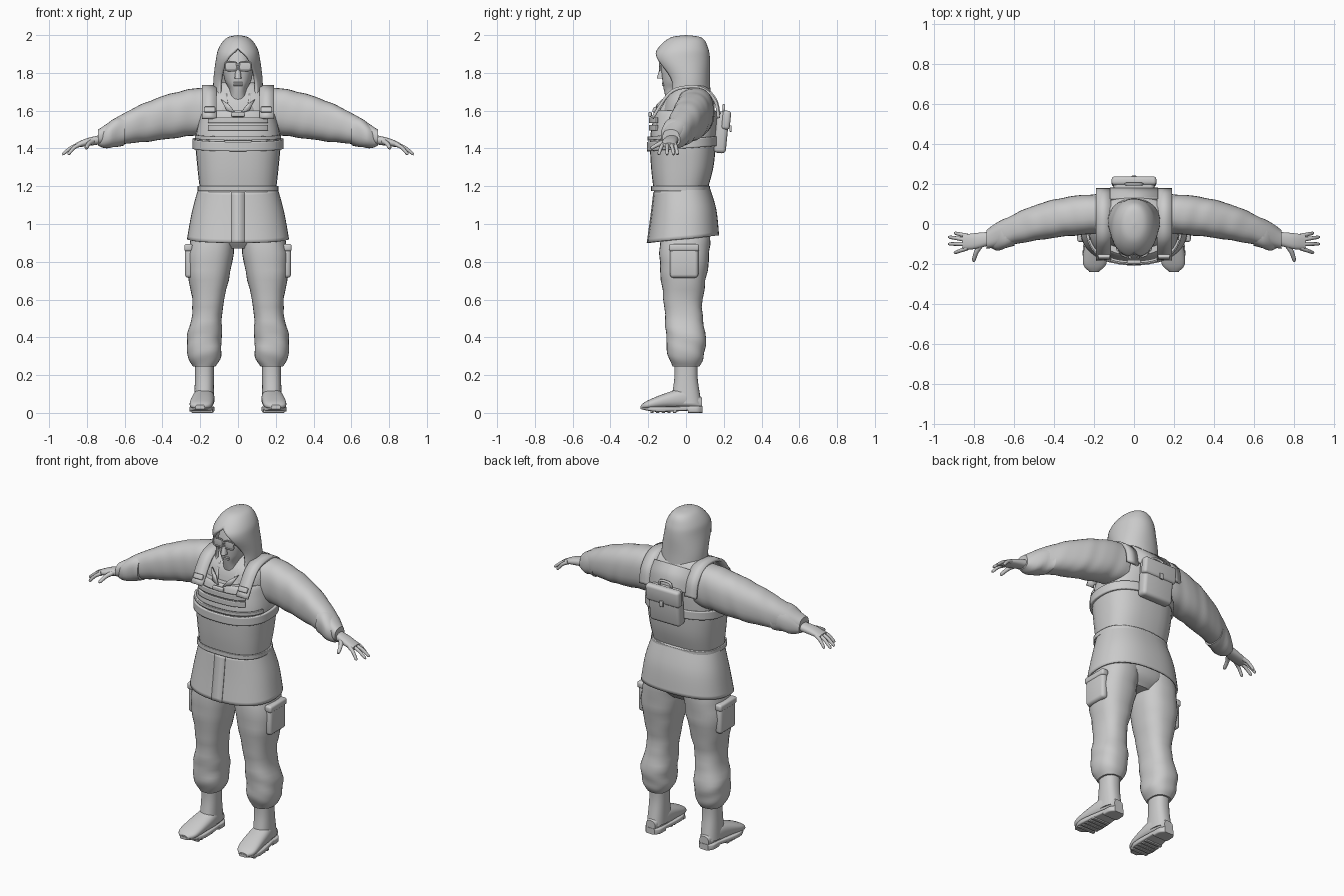
import bpy, bmesh, math
from mathutils import Vector, Matrix

start_cube = bpy.data.objects.get("Cube")
if start_cube:
    bpy.data.objects.remove(start_cube, do_unlink=True)

grey = bpy.data.materials.new("plain grey")
grey.use_nodes = True
tone = (.6, .6, .6, 1)
grey.diffuse_color = tone
grey.node_tree.nodes["Principled BSDF"].inputs["Base Color"].default_value = tone


def finish(name, bm, mirror=False, thick=0):
    """Turn a bmesh into a smooth-shaded object, optionally thickened and mirrored."""
    bmesh.ops.recalc_face_normals(bm, faces=bm.faces)
    mesh = bpy.data.meshes.new(name)
    bm.to_mesh(mesh)
    bm.free()
    mesh.materials.append(grey)
    mesh.shade_smooth()
    mesh.set_sharp_from_angle(angle=math.radians(40))
    obj = bpy.data.objects.new(name, mesh)
    bpy.context.collection.objects.link(obj)
    if thick:
        solid = obj.modifiers.new("thickness", "SOLIDIFY")
        solid.thickness = thick
        solid.offset = 0
    if mirror:
        obj.modifiers.new("mirror", "MIRROR")


def smooth_rows(rows, steps=5):
    """Pass a smooth cubic through rows of numbers."""
    rows = [Vector(row) for row in rows]
    last = len(rows) - 1
    out = []
    for i in range(last):
        before, here = rows[max(i - 1, 0)], rows[i]
        there, after = rows[i + 1], rows[min(i + 2, last)]
        leave, arrive = (there - before) / 2, (after - here) / 2
        for step in range(steps):
            t = step / steps
            blend = t * t * (3 - 2 * t)
            out.append(here.lerp(there, blend) + leave * t * (1 - t) ** 2
                       - arrive * t * t * (1 - t))
    return out + [rows[-1]]


def power(value, square):
    return math.copysign(abs(value) ** (2 / square), value)


def skin(bm, grid, closed=False):
    """Join rows of points with quads; closed rows also get end caps."""
    rows = [[bm.verts.new(point) for point in row] for row in grid]
    for low, high in zip(rows, rows[1:]):
        count = len(low)
        for i in range(count if closed else count - 1):
            j = (i + 1) % count
            bm.faces.new((low[i], low[j], high[j], high[i]))
    if closed:
        bm.faces.new(rows[0])
        bm.faces.new(rows[-1])


def loft(name, rings, axis="z", square=2.4, folds=0, mirror=False, sides=32):
    """Closed body through rings (position, centre a, centre b, radius a, radius b)."""
    grid = []
    for t, a, b, wide, deep in smooth_rows(rings):
        row = []
        for i in range(sides):
            angle = math.tau * i / sides
            wave = math.sin(48 * t + 2 * math.sin(angle)) + math.sin(80 * t + 3 * angle) / 2
            swell = 1 + folds * wave
            u = a + wide * swell * power(math.cos(angle), square)
            v = b + deep * swell * power(math.sin(angle), square)
            row.append({"x": (t, u, v), "y": (u, t, v), "z": (u, v, t)}[axis])
        grid.append(row)
    bm = bmesh.new()
    skin(bm, grid, closed=True)
    finish(name, bm, mirror)


def hoop(name, rows, square=2.4, thick=.012, sag=0, front=False, sides=48):
    """Cloth round the body; rows (height, half width, front, back, opening angle)."""
    grid = []
    for z, wide, near, far, gap in smooth_rows(rows):
        gap = max(gap, 0)
        first, final = (-gap, gap) if front else (gap, math.tau - gap)
        row = []
        for i in range(sides + 1):
            angle = first + (final - first) * i / sides
            depth = power(math.cos(angle), square)
            row.append((wide * power(math.sin(angle), square),
                        (near + far) / 2 - (far - near) / 2 * depth,
                        z - sag * math.cos(angle)))
        grid.append(row)
    bm = bmesh.new()
    skin(bm, grid)
    bmesh.ops.remove_doubles(bm, verts=bm.verts, dist=.0005)
    finish(name, bm, thick=thick)


def ribbon(name, inner, outer, path, thick=.016, mirror=False):
    """Flat strip between two x positions, following a (y, z) path."""
    bm = bmesh.new()
    skin(bm, [[(inner, y, z), (outer, y, z)] for y, z in smooth_rows(path)])
    finish(name, bm, mirror, thick)


def box(name, place, size, bevel=.006, tilt=0, mirror=False):
    """Rounded box."""
    bm = bmesh.new()
    bmesh.ops.create_cube(bm, size=1)
    bmesh.ops.scale(bm, vec=size, verts=bm.verts)
    bmesh.ops.bevel(bm, geom=bm.edges[:], offset=bevel, segments=3,
                    affect="EDGES", profile=.5)
    turn = Matrix.Translation(place) @ Matrix.Rotation(tilt, 4, "X")
    bmesh.ops.transform(bm, verts=bm.verts, matrix=turn)
    finish(name, bm, mirror)


def tube(name, path, radius, mirror=False, taper=1, sides=10):
    """Round rod along a path, narrowing toward its tip."""
    points = smooth_rows(path)
    last = len(points) - 1
    grid = []
    for i, centre in enumerate(points):
        way = points[min(i + 1, last)] - points[max(i - 1, 0)]
        turn = way.to_track_quat("Z", "Y")
        size = radius * (1 + (taper - 1) * i / last) * (.6 if i == last else 1)
        grid.append([centre + turn @ Vector((size * math.cos(math.tau * k / sides),
                                             size * math.sin(math.tau * k / sides), 0))
                     for k in range(sides)])
    bm = bmesh.new()
    skin(bm, grid, closed=True)
    finish(name, bm, mirror)


# Head and face
loft("head", [(1.6, 0, -.02, .06, .07), (1.7, 0, -.04, .045, .075), (1.76, 0, -.03, .07, .095),
              (1.84, 0, -.03, .08, .1), (1.93, 0, -.03, .05, .08)])
loft("nose", [(1.77, 0, -.13, .018, .025), (1.84, 0, -.12, .01, .015)], sides=16)
for lip_height in (1.736, 1.746):
    box("lip", (0, -.12, lip_height), (.05, .014, .01), bevel=.004)
rim = []
for k in range(17):
    turn = math.tau * k / 16
    rim.append((.037 + .032 * power(math.cos(turn), 4), -.14,
                1.835 + .024 * power(math.sin(turn), 4)))
tube("glasses_rim", rim, radius=.004, mirror=True, sides=6)
box("glasses_lens", (.037, -.137, 1.835), (.06, .004, .044), bevel=.001, mirror=True)
box("glasses_bridge", (0, -.14, 1.843), (.02, .008, .008), bevel=.002)

# Hood and collar
hoop("hood", [(1.6, .12, -.13, .13, .8), (1.75, .124, -.1, .12, .8), (1.87, .11, -.16, .12, .5),
              (1.93, .095, -.14, .11, 0), (1.98, .055, -.08, .08, 0), (1.993, 0, 0, 0, 0)],
     square=2.1, thick=.014)
hoop("collar", [(1.58, .11, -.15, .08, .3), (1.69, .085, -.1, .07, .7)])
bm = bmesh.new()
skin(bm, [[(.015, -.17, 1.59), (.06, -.155, 1.6)], [(.045, -.15, 1.63), (.09, -.12, 1.66)]])
finish("lapel", bm, mirror=True, thick=.012)

# Jacket body and skirt
loft("jacket_shoulders", [(1.5, 0, 0, .19, .14), (1.65, 0, .02, .2, .13),
                          (1.72, 0, .03, .15, .09), (1.75, 0, .02, .08, .06)])
hoop("jacket_skirt", [(1.19, .205, -.165, .115, 0), (1.06, .24, -.18, .155, 0),
                      (.92, .265, -.2, .17, 0)], sag=.02, thick=.01)
ribbon("skirt_placket", -.035, .035, [(-.17, 1.17), (-.186, 1.04), (-.205, .9)], thick=.006)

# Sleeves ease from a deep shoulder to a narrow wrist
shoulder, wrist = (.15, .05, 1.6, .1, .125), (.74, -.08, 1.46, .045, .04)
easing = (1, 2, 1.5, 3, 2.5)
sleeve = [[s + (w - s) * (i / 8) ** e for s, w, e in zip(shoulder, wrist, easing)]
          for i in range(9)]
loft("sleeve", sleeve, axis="x", folds=.012, mirror=True)
loft("gathered_cuff", [(.6, -.03, 1.5, .08, .08), (.68, -.06, 1.47, .07, .07),
                       (.74, -.07, 1.45, .04, .035)], axis="x", folds=.04, mirror=True)

# Hands
loft("palm", [(.71, -.07, 1.45, .032, .025), (.8, -.086, 1.433, .04, .021),
              (.86, -.09, 1.416, .035, .012)], axis="x", mirror=True, sides=20)
for knuckle, tip, reach in ((-.06, -.045, .9), (-.08, -.065, .93), (-.1, -.1, .93), (-.12, -.145, .9)):
    root, end = Vector((.835, knuckle, 1.422)), Vector((reach, tip, 1.367))
    tube("finger", [root, root.lerp(end, .5) + Vector((0, 0, .01)), end],
         radius=.012, mirror=True, taper=.65)
tube("thumb", [(.765, -.1, 1.44), (.79, -.14, 1.425), (.805, -.187, 1.4)],
     radius=.015, mirror=True, taper=.6)

# Vest and chest rig
loft("vest", [(1.17, 0, -.03, .2, .14), (1.3, 0, -.02, .215, .165), (1.45, 0, -.015, .225, .175),
              (1.57, 0, 0, .2, .17), (1.6, 0, 0, .185, .155)], square=2.6)
hoop("vest_hem", [(z, .21, -.182, .122, 0) for z in (1.175, 1.2)], square=2.6, thick=.008)
hoop("chest_band", [(z, .235, -.2, .165, 0) for z in (1.4, 1.45)], sag=.015, thick=.014)
hoop("upper_band", [(z, .23, -.197, .16, 1.3) for z in (1.455, 1.475)], sag=.012, front=True)
for low in (1.495, 1.535):
    hoop("webbing", [(z, .21, -.19, .165, .75) for z in (low, low + .03)],
         square=2.6, front=True)
ribbon("shoulder_strap", .115, .19, [(-.178, 1.56), (-.09, 1.69), (0, 1.725), (.09, 1.715),
                                     (.155, 1.65), (.172, 1.56)], mirror=True)
box("strap_buckle", (.15, -.165, 1.605), (.06, .02, .03), tilt=-.45, mirror=True)
box("chest_clip", (0, -.19, 1.58), (.07, .018, .025))
ribbon("back_yoke", -.12, .12, [(.125, 1.7), (.16, 1.65), (.175, 1.58)])

# Small back pack
box("pack", (0, .188, 1.485), (.205, .065, .22), bevel=.02, tilt=-.1)
box("pack_flap", (0, .213, 1.55), (.225, .045, .1), bevel=.016, tilt=-.1)
box("flap_clip", (0, .236, 1.505), (.025, .012, .035), bevel=.004)
tube("pack_handle", [(side * .04, .2, z) for side, z in ((-1, 1.59), (-.8, 1.625), (.8, 1.625), (1, 1.59))],
     radius=.007)

# Trousers
loft("hips", [(.87, 0, 0, .1, .08), (.95, 0, 0, .2, .13), (1.15, 0, -.02, .19, .12)])
loft("trouser_leg", [(1, .12, 0, .11, .13), (.8, .15, -.01, .12, .13), (.56, .16, -.015, .08, .1),
                     (.4, .178, 0, .092, .105), (.3, .178, 0, .087, .095),
                     (.245, .178, 0, .06, .07)], folds=.022, mirror=True)
box("cargo_pocket", (.258, -.01, .8), (.045, .15, .17), bevel=.018, mirror=True)
box("pocket_flap", (.262, -.01, .875), (.045, .16, .04), bevel=.012, mirror=True)

# Boots
loft("boot_shaft", [(.27, .178, 0, .05, .062), (.18, .178, 0, .05, .062),
                    (.05, .18, 0, .053, .082)], mirror=True)
loft("boot_foot", [(.084, .18, .05, .03, .03), (0, .18, .075, .053, .055), (-.1, .187, .065, .061, .042),
                   (-.2, .197, .043, .058, .024), (-.237, .2, .033, .025, .01)],
     axis="y", mirror=True)
loft("boot_heel", [(.087, .18, .018, .03, .018), (.06, .18, .018, .05, .018),
                   (.01, .18, .018, .052, .018)], axis="y", square=6, mirror=True)
loft("boot_sole", [(.02, .18, .024, .05, .012), (-.15, .192, .02, .066, .015),
                   (-.24, .2, .028, .024, .008)], axis="y", square=6, mirror=True)
for k in range(5):
    box("sole_tread", (.19, -.06 - .03 * k, .01), (.11, .018, .02), bevel=.003, mirror=True)
